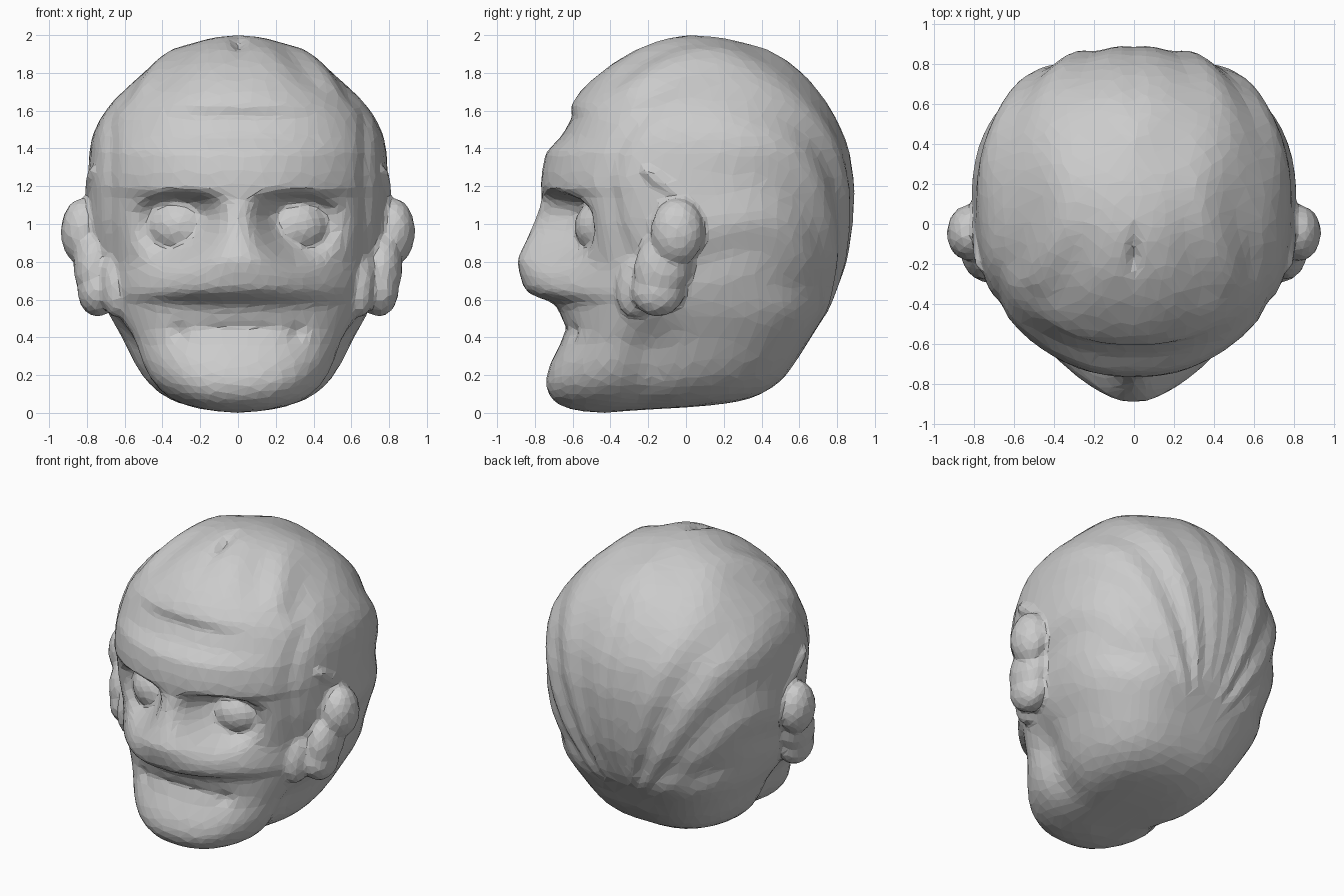
import bpy, bmesh, math
from mathutils import Vector, Matrix

if "Cube" in bpy.data.objects:
    bpy.data.objects.remove(bpy.data.objects["Cube"])

# z, front y, back y, half width of the plain skull
SKULL = [(0, -.44, -.42, .01), (.012, -.58, -.3, .15), (.04, -.67, .2, .30), (.08, -.71, .37, .39),
         (.14, -.735, .48, .47), (.25, -.71, .57, .545), (.4, -.645, .66, .615), (.55, -.64, .76, .70),
         (.8, -.66, .85, .775), (1, -.66, .88, .80), (1.2, -.68, .89, .81), (1.4, -.66, .86, .785),
         (1.5, -.63, .82, .755), (1.6, -.6, .77, .70), (1.7, -.545, .70, .62), (1.8, -.46, .61, .515),
         (1.9, -.31, .46, .37), (1.95, -.2, .34, .27), (1.985, -.1, .2, .15), (2.003, 0, .04, .01)]
# z, how far the middle of the face stands out, and how wide that bulge is
FACE = [(0, 0, .4), (.15, .015, .4), (.25, .015, .4), (.36, .005, .35), (.42, .0, .35), (.455, -.02, .31),
        (.48, .01, .33), (.53, .025, .42), (.585, .06, .48), (.62, .17, .5), (.66, .21, .49), (.73, .225, .42),
        (.81, .235, .32), (.95, .17, .21), (1.06, .12, .15), (1.13, .09, .22), (1.18, .09, .52), (1.28, .09, .54),
        (1.38, .08, .52), (1.46, .02, .45), (1.53, .0, .4), (1.57, -.01, .38), (1.62, .025, .42),
        (1.7, .02, .4), (1.8, 0, .4), (2.1, 0, .4)]


def sample(table, z):
    for a, b in zip(table, table[1:]):
        if z <= b[0]:
            t = (z - a[0]) / (b[0] - a[0])
            return [p + (q - p) * t for p, q in zip(a[1:], b[1:])]
    return table[-1][1:]


def smooth_sample(table, z, r):
    r = min(r, z * .4, (2.003 - z) * .4)
    s = [sample(table, z + d * r) for d in (-1, -.5, 0, .5, 1)]
    return [sum(c) / 5 for c in zip(*s)]


def step(a, b, v):
    t = min(1, max(0, (v - a) / (b - a)))
    return t * t * (3 - 2 * t)


def bump(v, c, r):
    return math.exp(-((v - c) / r) ** 2)


def head_point(z, ang):
    yf, yb, w = smooth_sample(SKULL, z, .05)
    mid = (yf + yb) / 2
    c, s = math.cos(ang), math.sin(ang)
    low = step(.7, .4, z)
    if s < 0:
        n = 2.15 + .4 * low + .25 * step(.75, 1.05, z) * step(1.75, 1.55, z)
    else:
        n = 2.25 + .6 * low
    x = w * math.copysign(abs(c) ** (2 / n), c)
    k = math.copysign(abs(s) ** (2 / n), s)
    y = mid + k * ((mid - yf) if s < 0 else (yb - mid))
    ax = abs(x)
    if s < 0:
        amp, wide = smooth_sample(FACE, z, .012)
        front = step(0, -.4, s)
        y -= front * amp * math.exp(-(ax / wide) ** 2.4)
        # round eye sockets, cut off by the brow that droops outwards
        edge = 1.19 - .06 * step(.3, .6, ax)
        d = math.hypot((ax - .31) / .21, (z - 1.02) / .2)
        y += front * .12 * math.exp(-d ** 4) * step(edge, edge - .07, z)
        # drooping mouth corners
        y += front * .03 * bump(ax, .31, .04) * bump(z, .42, .045)
        # crease between the face and the temple
        y += .03 * bump(ax, .67, .03) * step(.5, .7, z) * step(1.7, 1.55, z)
    # valley between the jaw and the back of the skull
    x *= 1 - .13 * bump(y, -.2 + .1 * (z - .3), .13) * step(.6, .3, z)
    # combed hair strands running from the forehead back and down to the nape
    hairline = -.3 if z < 1.6 else -.3 - (z - 1.6) * 1.5
    mask = step(hairline, hairline + .2, y) * step(.55, .85, z + .25 * y) * step(2, 1.9, z)
    a = math.atan2(ax, z - .2)
    wave = math.sin(24 * a + 2.2 * math.sin(2.5 * y + 1) + .8 * math.sin(7 * y + 5 * a))
    wave *= .65 + .35 * math.sin(5 * y + 9 * a)
    out = Vector((x, y - .05, z - 1)).normalized() * (mask * .015 * wave)
    # small notch at the crown's front
    z -= .04 * bump(x, 0, .03) * bump(y, -.15, .09) * (z > 1.8)
    return Vector((x, y, z)) + out


bm = bmesh.new()


def blob(loc, radii, tilt=0):
    """Mirrored pair of tilted ellipsoids."""
    for side in (1, -1):
        m = (Matrix.Translation((loc[0] * side, loc[1], loc[2])) @ Matrix.Rotation(tilt, 4, 'X')
             @ Matrix.Diagonal((*radii, 1)))
        bmesh.ops.create_icosphere(bm, subdivisions=4, radius=1, matrix=m)


# skull: stacked rings with the face and hair shaped in
ROWS, COLS = 110, 160
rings = []
for i in range(1, ROWS):
    t = i / ROWS
    z = .5 * (1 - math.cos(math.pi * t)) + t
    rings.append([bm.verts.new(head_point(z, 2 * math.pi * j / COLS)) for j in range(COLS)])
for a, b in zip(rings, rings[1:]):
    for j in range(COLS):
        k = (j + 1) % COLS
        bm.faces.new((a[j], a[k], b[k], b[j]))
for ring, tip in ((rings[0], (0, -.43, 0)), (rings[-1], (0, .02, 2))):
    v = bm.verts.new(tip)
    for j in range(COLS):
        bm.faces.new((ring[j], ring[(j + 1) % COLS], v))

# eyeballs
blob((.30, -.425, .985), (.185, .165, .155))
# ears: upper shell, middle, lobe
blob((.825, -.045, .96), (.112, .14, .175))
blob((.765, -.12, .78), (.105, .15, .2), -.35)
blob((.745, -.15, .65), (.105, .14, .14), -.4)
# cheek side in front of the ear, and the hair edge above it
blob((.645, -.24, .70), (.085, .12, .2), -.3)
blob((.775, -.07, 1.18), (.035, .2, .04), -.62)

bmesh.ops.recalc_face_normals(bm, faces=bm.faces)
me = bpy.data.meshes.new("head")
bm.to_mesh(me)
bm.free()
head = bpy.data.objects.new("head", me)
bpy.context.collection.objects.link(head)

# fuse everything into one carved skin with flat facets
fuse = head.modifiers.new("fuse", 'REMESH')
fuse.mode = 'VOXEL'
fuse.voxel_size = .018
soft = head.modifiers.new("soften", 'SMOOTH')
soft.factor = .5
soft.iterations = 3
facet = head.modifiers.new("facet", 'DECIMATE')
facet.ratio = .05
